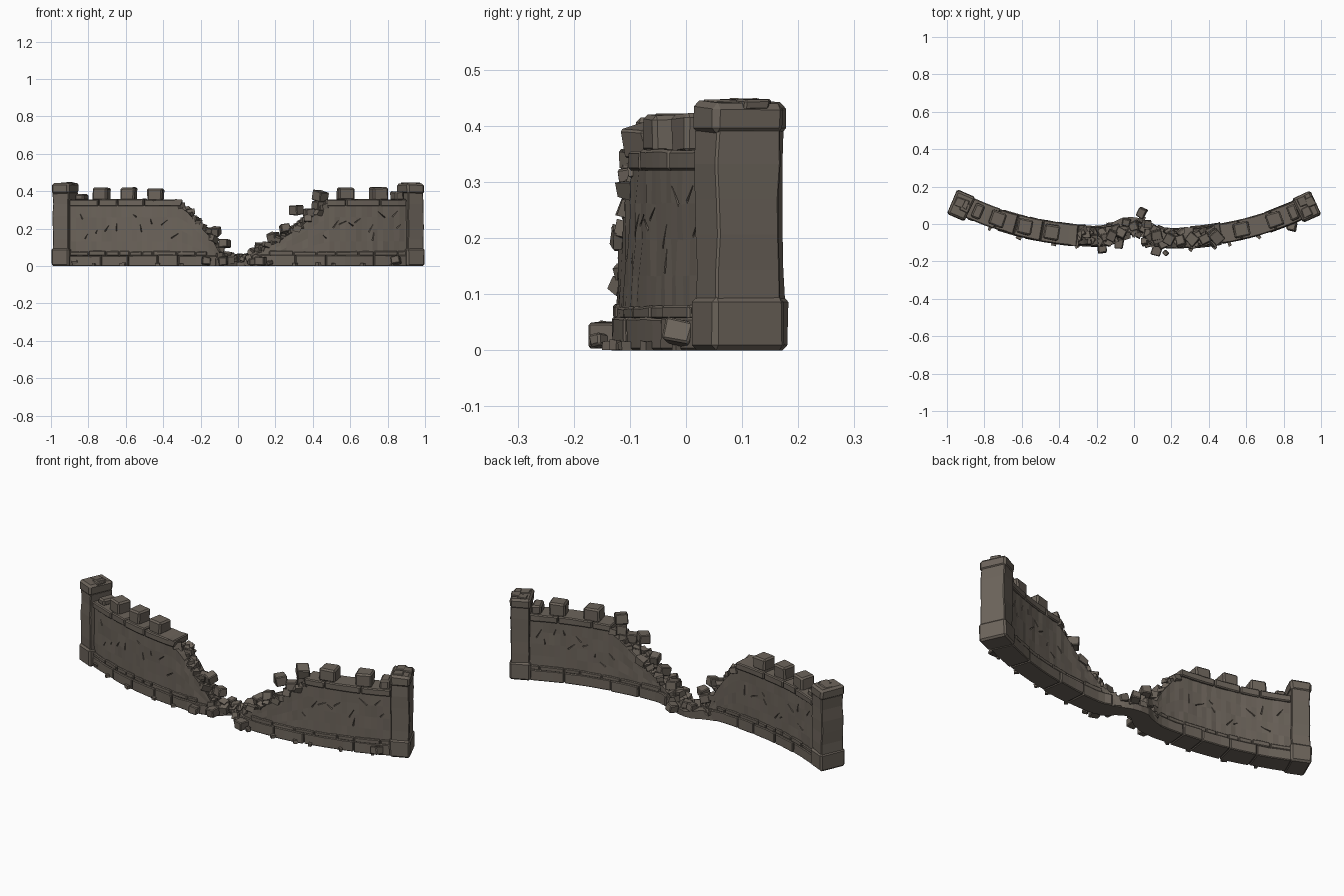
import bpy, bmesh, math, random
from mathutils import Vector, Matrix, Euler

if "Cube" in bpy.data.objects:
    bpy.data.objects.remove(bpy.data.objects["Cube"])

random.seed(11)
R = random.uniform
stone_mat = bpy.data.materials.new("weathered stone")
stone_mat.diffuse_color = (0.15, 0.127, 0.104, 1)
stone_mat.use_nodes = True
stone_mat.node_tree.nodes["Principled BSDF"].inputs["Base Color"].default_value = stone_mat.diffuse_color


def lerp(pts, x):
    for (a, u), (b, v) in zip(pts, pts[1:]):
        if x <= b:
            return u + (v - u) * max(0, (x - a) / (b - a))
    return pts[-1][1]


def centre(x):
    """Plan curve of the wall, pushed back at the breach."""
    return (-0.07 + 0.22 * abs(x) ** 2.6 + 0.07 * math.exp(-(x / 0.1) ** 2)
            - 0.012 * min(1, max(0, x / 0.15)))


def frame(x):
    a = math.atan2(centre(x + .01) - centre(x - .01), .02)
    return a, Vector((-math.sin(a), math.cos(a), 0))


def at(x, off, z):
    return Vector((x, centre(x), z)) + frame(x)[1] * off


def finish(bm, name, bevel=0):
    bmesh.ops.recalc_face_normals(bm, faces=bm.faces)
    me = bpy.data.meshes.new(name)
    bm.to_mesh(me)
    bm.free()
    ob = bpy.data.objects.new(name, me)
    bpy.context.collection.objects.link(ob)
    me.materials.append(stone_mat)
    if bevel:
        m = ob.modifiers.new("worn edges", 'BEVEL')
        m.width, m.segments, m.limit_method = bevel, 1, 'ANGLE'
        m.angle_limit = math.radians(50)
    return ob


def strip(bm, xs, rows, half, bottom, top, jit=0.0):
    """Solid following the wall curve; half / bottom / top are functions of x."""
    rings = []
    for x in xs:
        h, b, t = half(x), bottom(x), top(x)
        tj = t + R(-jit, jit)
        ring = []
        for s in (-1, 1):
            zs = [b + (tj - b) * i / rows for i in range(rows + 1)]
            for z in (zs if s < 0 else zs[::-1]):
                ring.append(bm.verts.new(at(x, s * (h + R(-jit, jit)), z)))
        rings.append(ring)
    n = len(rings[0])
    for a, b in zip(rings, rings[1:]):
        for i in range(n):
            j = (i + 1) % n
            bm.faces.new((a[i], a[j], b[j], b[i]))
    bm.faces.new(rings[0])
    bm.faces.new(rings[-1][::-1])


def course(bm, x0, x1, half, z0, z1, lmin, lmax, jit=0.003, gap=0.0015):
    """A row of curved stones of uneven length, height and depth."""
    x = x0
    while x < x1 - 0.01:
        e = min(x1, x + R(lmin, lmax))
        if x1 - e < lmin * .5:
            e = x1
        h, t = half + R(-jit, jit), z1 + R(-jit, jit)
        n = max(1, round((e - x) / 0.05))
        xs = [x + gap + (e - x - 2 * gap) * i / n for i in range(n + 1)]
        strip(bm, xs, 1, lambda _: h, lambda _: z0, lambda _: t, 0.0015)
        x = e


def block(bm, loc, size, rot=(0, 0, 0), jit=0.08, cuts=0):
    """Rough-hewn block."""
    vs = bmesh.ops.create_cube(bm, size=1)['verts']
    if cuts:
        es = list({e for v in vs for e in v.link_edges})
        r = bmesh.ops.subdivide_edges(bm, edges=es, cuts=cuts, use_grid_fill=True)
        vs = list(set(vs) | {g for g in r['geom_inner'] if isinstance(g, bmesh.types.BMVert)})
    m = Matrix.LocRotScale(Vector(loc), Euler(rot), Vector(size))
    for v in vs:
        v.co = m @ (v.co + Vector((R(-jit, jit), R(-jit, jit), R(-jit, jit))))


# Broken wall faces, each with a sloping ruined edge
slopes = {
    "left": [(-.9, .325), (-.32, .325), (-.27, .29), (-.2, .21), (-.14, .13), (-.11, .06)],
    "right": [(.06, .05), (.12, .08), (.2, .12), (.3, .19), (.4, .27), (.48, .325), (.9, .325)],
}
for side, pts in slopes.items():
    a, b = pts[0][0], pts[-1][0]
    n = 30
    bm = bmesh.new()
    strip(bm, [a + (b - a) * i / n for i in range(n + 1)], 5,
          lambda x: 0.045, lambda x: 0.004, lambda x: lerp(pts, x), 0.0025)
    wall = finish(bm, side + "_wall")
    # thin wedge-shaped cracks in both faces
    bm = bmesh.new()
    for k in range(20):
        x = (-.86 + .54 * (k // 2 + R(.1, .9)) / 10) if side == "left" else (.45 + .42 * (k // 2 + R(.1, .9)) / 10)
        s = -1 if k % 2 else 1
        p = at(x, s * 0.047, R(.12, .28))
        ang, L = R(-1.2, 1.2), R(.02, .055)
        t = frame(x)[0]
        m = Matrix.Translation(p) @ Matrix.Rotation(t, 4, 'Z') @ Matrix.Rotation(ang, 4, 'Y')
        vs = bmesh.ops.create_cone(bm, cap_ends=True, segments=4, radius1=.5, radius2=.5, depth=1)['verts']
        for v in vs:
            taper = 0.3 if v.co.z > 0 else 1
            v.co = m @ Vector((v.co.x * .008 * taper, v.co.y * .022, v.co.z * L))
    cutter = finish(bm, side + "_crack_cutter")
    cutter.hide_render = True
    cutter.hide_viewport = True
    cutter.display_type = 'WIRE'
    mod = wall.modifiers.new("cracks", 'BOOLEAN')
    mod.operation, mod.object, mod.solver = 'DIFFERENCE', cutter, 'EXACT'
    mod.use_self = True

# Plinth: lower course, slim ledge course, and low footing through the breach
bm = bmesh.new()
course(bm, -.88, -.13, .057, 0, .058, .1, .22)
course(bm, .1, .88, .057, 0, .058, .12, .25)
finish(bm, "plinth", .004)
bm = bmesh.new()
course(bm, -.88, -.17, .053, .055, .079, .05, .13)
course(bm, .17, .88, .053, .055, .079, .06, .15)
finish(bm, "plinth_ledge", .004)
bm = bmesh.new()
foot = [(-.16, .055), (-.06, .05), (0, .035), (.06, .04), (.14, .055)]
strip(bm, [-.16 + .03 * i for i in range(11)], 1, lambda x: lerp(foot, x),
      lambda x: 0, lambda x: lerp(foot, x) - .005, .004)
finish(bm, "breach_footing")

# Cornice
bm = bmesh.new()
course(bm, -.88, -.3, .055, .32, .358, .09, .2)
course(bm, .46, .88, .055, .32, .358, .09, .18)
finish(bm, "cornice", .005)

# Merlons: x, width, top height
bm = bmesh.new()
for x, w, top in ((-.73, .08, .42), (-.585, .08, .42), (-.44, .08, .415), (-.835, .05, .385),
                  (.575, .085, .42), (.75, .085, .42), (.85, .05, .4)):
    block(bm, at(x, 0, (.35 + top) / 2), (w, .08, top - .35), (0, 0, frame(x)[0] + R(-.05, .05)), .04)
finish(bm, "merlons", .008)

# End pillars: base, shaft and worn cap
for name, px, py, rot in (("left", -.924, .1, -.42), ("right", .924, .092, .44)):
    for part, w, d, z0, z1, bev in (("base", .105, .142, 0, .095, .009),
                                    ("shaft", .093, .125, .08, .395, .004),
                                    ("cap", .104, .138, .385, .442, .011)):
        bm = bmesh.new()
        vs = bmesh.ops.create_cube(bm, size=1)['verts']
        if part == "shaft":
            es = [e for e in bm.edges if abs(e.verts[0].co.z - e.verts[1].co.z) > .5]
            bmesh.ops.subdivide_edges(bm, edges=es, cuts=4, use_grid_fill=True)
        m = Matrix.LocRotScale(Vector((px, py, (z0 + z1) / 2)), Euler((0, 0, rot)), Vector((w, d, z1 - z0)))
        for v in bm.verts:
            v.co = m @ v.co + Vector((R(-.003, .003), R(-.003, .003), R(-.005, .008) if v.co.z > 0 and part == "cap" else 0))
        finish(bm, name + "_pillar_" + part, bev)
    bm = bmesh.new()
    for k in range(3):
        block(bm, (px + R(-.025, .025), py + R(-.035, .035), .437), (.05, .05, .02), (0, R(-.1, .1), rot), .08)
    finish(bm, name + "_pillar_top_stones", .004)

# Chips of stone lining the broken slopes
bm = bmesh.new()
for pts, x0, x1, n in ((slopes["left"], -.32, -.1, 30), (slopes["right"], .08, .48, 50)):
    for k in range(n):
        x = x0 + (x1 - x0) * (k + R(0, 1)) / n
        s = R(.022, .042)
        z = lerp(pts, x) + R(-.004, .016)
        block(bm, at(x, R(-.042, .035), max(z, s * .6)), (s * R(.9, 1.4), s, s * .8),
              (R(-.4, .4), R(-.4, .4), R(0, 3)), .12)
finish(bm, "slope_rubble")

# Larger tumbled blocks: x, y, z, size
bm = bmesh.new()
for x, y, z, s in ((-.12, -.06, .185, .05), (-.07, -.05, .12, .05), (-.16, -.07, .19, .035),
                   (-.1, -.03, .1, .05), (.31, -.08, .3, .058), (.38, -.08, .285, .05),
                   (.44, -.07, .375, .06), (.43, -.06, .325, .055), (.19, -.08, .155, .05),
                   (.25, -.09, .2, .05), (.12, -.06, .1, .05), (-.17, -.13, .027, .045),
                   (-.08, -.105, .027, .048), (.12, -.142, .027, .05), (.075, -.1, .025, .04),
                   (.04, .06, .045, .045), (.0, -.01, .045, .045), (-.04, .01, .05, .04),
                   (.845, -.012, .03, .045), (.17, -.155, .017, .025), (-.87, .035, .02, .03)):
    block(bm, (x, y, z), (s * 1.1, s, s * .9), (R(-.25, .25), R(-.25, .25), R(0, 3)), .06)
finish(bm, "fallen_blocks", .004)

# Small debris along the foot of the breach
bm = bmesh.new()
for k in range(45):
    x = R(-.19, .19)
    s = R(.018, .036)
    block(bm, at(x, R(-.06, .045), R(.35, 1.5) * s + .012), (s * 1.2, s, s), (R(-.4, .4), R(-.4, .4), R(0, 3)), .12)
for x in (-.75, -.6, -.42, -.3, .3, .42, .5, .65, .8):
    s = R(.012, .02)
    block(bm, at(x, -.062, s * .5), (s * 1.5, s, s), (0, 0, R(0, 3)), .1)
finish(bm, "debris")

# Keep every loose stone above the ground
for ob in bpy.data.objects:
    for v in ob.data.vertices:
        v.co.z = max(v.co.z, 0)
